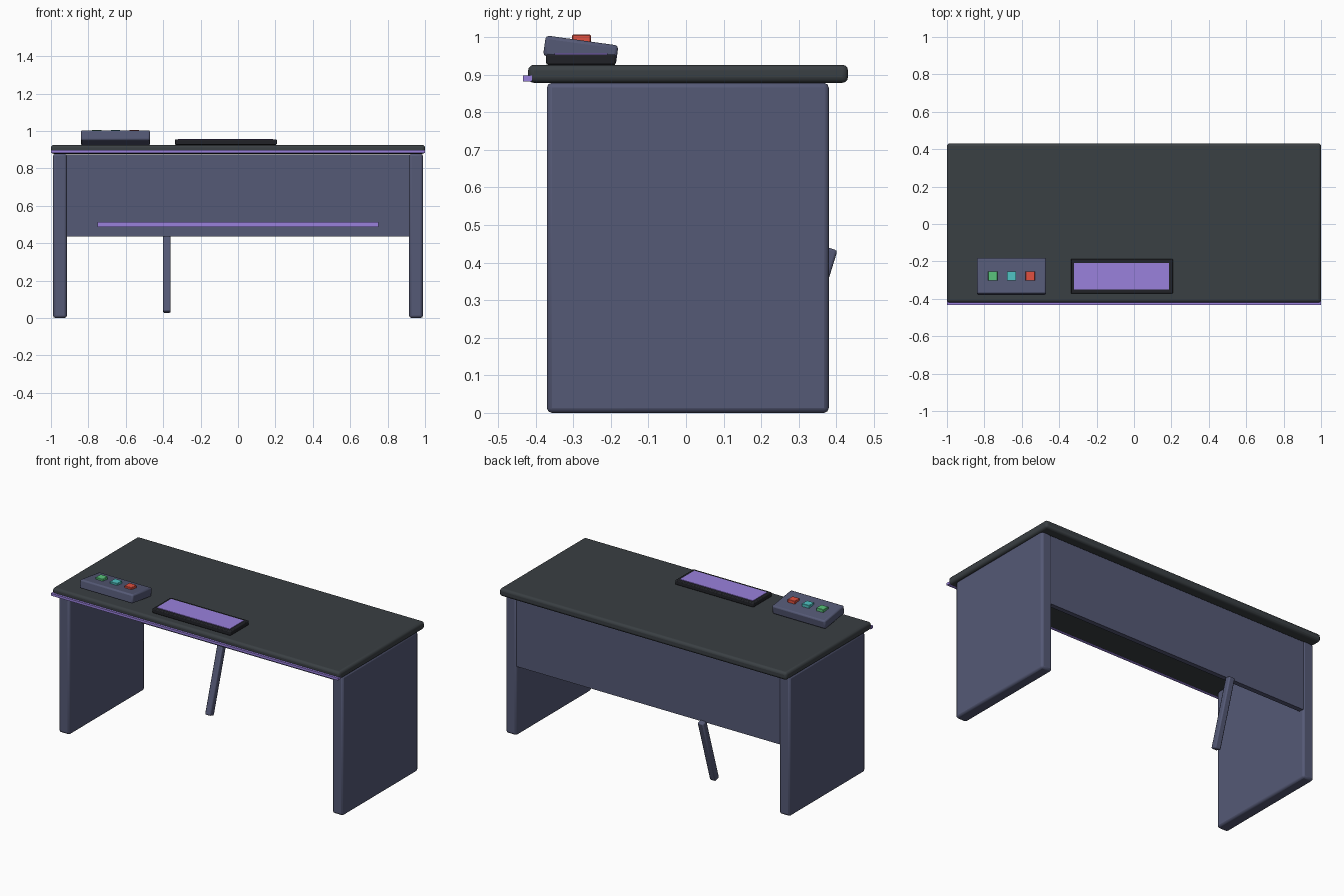
import bpy
from math import sin, cos

if "Cube" in bpy.data.objects:
    bpy.data.objects.remove(bpy.data.objects["Cube"])


def material(name, rgb):
    m = bpy.data.materials.new(name)
    m.diffuse_color = (*rgb, 1)
    m.use_nodes = True
    m.node_tree.nodes["Principled BSDF"].inputs["Base Color"].default_value = m.diffuse_color
    return m


BODY = material("slate_blue", (0.09, 0.10, 0.18))
TOP = material("charcoal", (0.042, 0.05, 0.056))
DARK = material("black_trim", (0.015, 0.016, 0.02))
GLOW = material("violet_light", (0.32, 0.22, 0.72))
GREEN = material("green", (0.1, 0.55, 0.2))
TEAL = material("teal", (0.08, 0.55, 0.55))
RED = material("red", (0.75, 0.08, 0.05))


def box(name, lo, hi, mat, bevel=0.0, segments=2, tilt=0.0):
    """Box between two corners, optionally tilted about x and bevelled."""
    centre = [(a + b) / 2 for a, b in zip(lo, hi)]
    bpy.ops.mesh.primitive_cube_add(size=1, location=centre)
    ob = bpy.context.object
    ob.name = name
    ob.scale = [b - a for a, b in zip(lo, hi)]
    bpy.ops.object.transform_apply(location=False, rotation=False, scale=True)
    ob.rotation_euler.x = tilt
    ob.data.materials.append(mat)
    if bevel:
        mod = ob.modifiers.new("bevel", 'BEVEL')
        mod.width = bevel
        mod.segments = segments
        bpy.ops.object.shade_smooth_by_angle(angle=0.5)
    return ob


# Desk top with light strip along the front edge
box("desk_top", (-1, -0.42, 0.878), (1, 0.431, 0.926), TOP, 0.015, 3)
box("front_light_strip", (-1, -0.434, 0.882), (1, -0.41, 0.897), GLOW)

# Side panels
for side, name in ((-1, "left_side_panel"), (1, "right_side_panel")):
    x = side * 0.952
    box(name, (x - 0.037, -0.37, 0), (x + 0.037, 0.38, 0.878), BODY, 0.013)

# Back panel with its light strip facing the front
box("back_panel", (-0.92, 0.345, 0.435), (0.92, 0.375, 0.873), BODY)
box("back_panel_light", (-0.75, 0.335, 0.487), (0.75, 0.35, 0.513), GLOW)

# Slanted prop rod under the back panel
cy, cz, half = 0.321, 0.2345, 0.213
box("prop_rod", (-0.4, cy - 0.02, cz - half), (-0.36, cy + 0.02, cz + half),
    BODY, 0.007, 2, tilt=-0.3)

# Tilted control box with three buttons
box("control_box", (-0.84, -0.3775, 0.936), (-0.47, -0.1825, 0.991),
    BODY, 0.009, 2, tilt=-0.138)
for i, (name, mat) in enumerate((("green", GREEN), ("teal", TEAL), ("red", RED))):
    x = -0.755 + 0.1 * i
    box(name + "_button", (x - 0.025, -0.303, 0.984), (x + 0.025, -0.253, 1.006), mat, 0.002, 1)

# Flat display panel
box("display_frame", (-0.338, -0.372, 0.926), (0.208, -0.187, 0.954), DARK, 0.005, 2)
box("display_screen", (-0.32, -0.35, 0.945), (0.187, -0.209, 0.957), GLOW)
